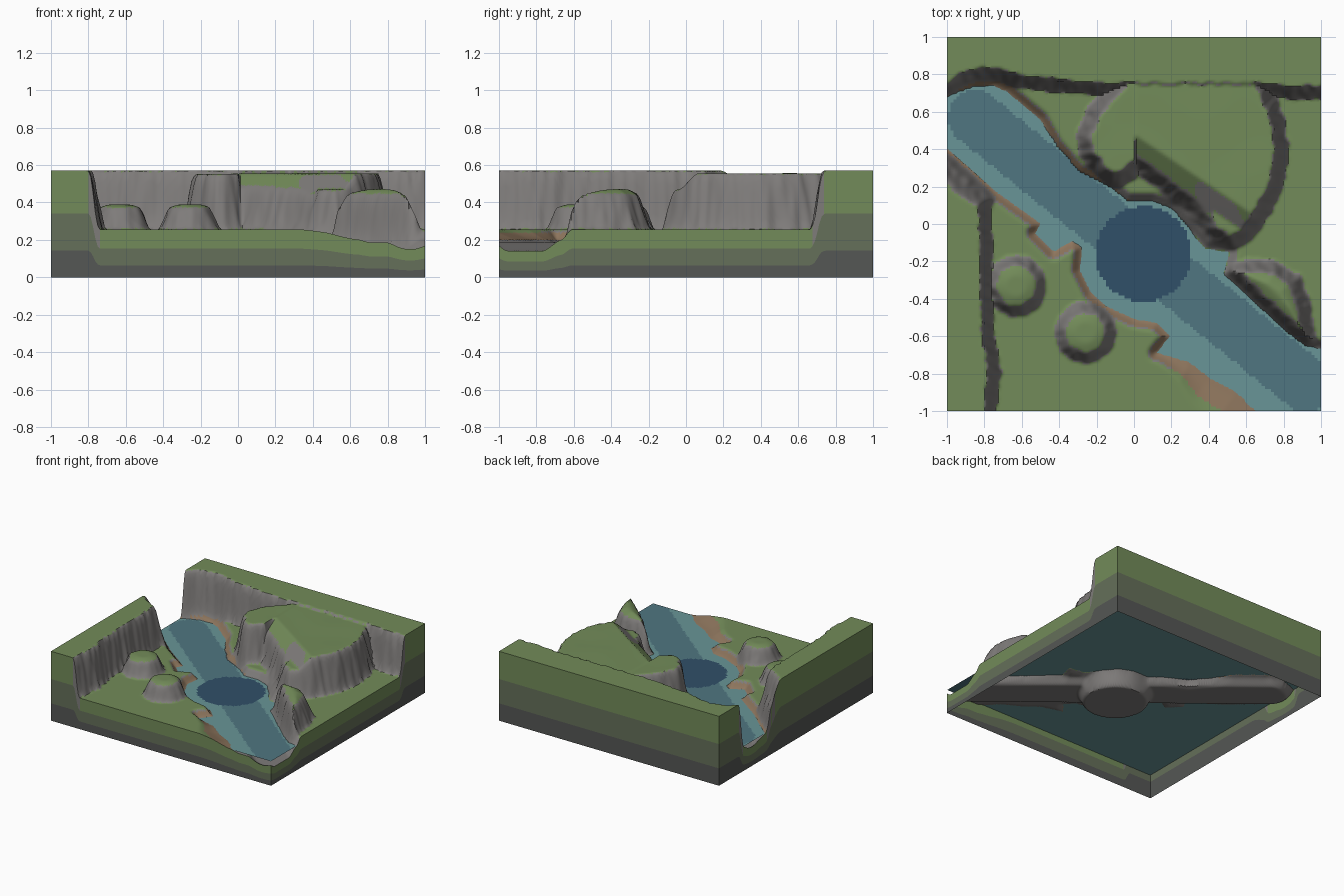
import bpy, bmesh, math
from mathutils import Vector, noise

if "Cube" in bpy.data.objects:
    bpy.data.objects.remove(bpy.data.objects["Cube"])

N = 160          # terrain grid divisions
FLOOR, WATER = 0.255, 0.2


def material(name, rgb):
    m = bpy.data.materials.new(name)
    m.diffuse_color = (*rgb, 1)
    m.use_nodes = True
    m.node_tree.nodes["Principled BSDF"].inputs["Base Color"].default_value = m.diffuse_color
    return m


GRASS = material("grass", (0.17, 0.26, 0.10))
ROCK = material("rock", (0.21, 0.20, 0.195))
SAND = material("sand", (0.27, 0.18, 0.11))
EARTH = material("earth", (0.13, 0.16, 0.10))
BASE = material("base_rock", (0.09, 0.095, 0.09))
SHALLOW = material("shallow_water", (0.14, 0.30, 0.31))
MIDDLE = material("river_water", (0.08, 0.18, 0.22))
DEEP = material("deep_water", (0.03, 0.08, 0.14))


def smooth(t):
    t = max(0.0, min(1.0, t))
    return t * t * (3 - 2 * t)


def seg_dist(x, y, a, b):
    dx, dy = b[0] - a[0], b[1] - a[1]
    t = ((x - a[0]) * dx + (y - a[1]) * dy) / (dx * dx + dy * dy)
    t = 0 if t < 0 else 1 if t > 1 else t
    return math.hypot(x - a[0] - t * dx, y - a[1] - t * dy)


def inside_dist(x, y, poly):
    """Signed distance to an outline, positive inside."""
    best, inside = 9.0, False
    a = poly[-1]
    for b in poly:
        best = min(best, seg_dist(x, y, a, b))
        if (a[1] > y) != (b[1] > y) and x < (b[0] - a[0]) * (y - a[1]) / (b[1] - a[1]) + a[0]:
            inside = not inside
        a = b
    return best if inside else -best


# Shoreline, upper bank then lower bank
RIVER = [(-1.3, .62), (-1, .68), (-.86, .73), (-.75, .74), (-.68, .71), (-.5, .56), (-.42, .42),
         (-.3, .28), (-.12, .19), (-.04, .12), (.1, .12), (.2, .08), (.38, -.13), (.51, -.15),
         (.48, -.27), (.58, -.36), (.8, -.57), (.92, -.66), (1.3, -.68), (1.3, -1.2), (.8, -1.2),
         (.65, -1), (.55, -.9), (.4, -.82), (.3, -.74), (.12, -.69), (.19, -.6), (.12, -.53),
         (0, -.51), (-.15, -.44), (-.23, -.37), (-.29, -.25), (-.28, -.12), (-.33, -.09),
         (-.43, -.15), (-.53, -.05), (-.5, .0), (-.75, .18), (-.85, .27), (-1, .4), (-1.3, .6)]

# Middle lines of the cliff bands
BACK_RIDGE = [(-1.4, .6), (-1, .7), (-.92, .77), (-.84, .8), (-.74, .8), (-.6, .76), (-.2, .72),
              (.7, .72), (.85, .7), (1.4, .71), (1.4, 1.4), (-1.4, 1.4)]
LEFT_RIDGE = [(-1.4, .55), (-1, .31), (-.8, .12), (-.79, -.1), (-.78, -.6), (-.745, -.78),
              (-.77, -1), (-.77, -1.4), (-1.4, -1.4)]
PLATEAU = [(-.08, .75), (-.2, .62), (-.27, .47), (-.25, .37), (-.12, .22), (-.04, .26), (.02, .31),
           (.3, .1), (.43, -.05), (.52, -.1), (.6, -.06), (.66, .02), (.76, .2), (.79, .4),
           (.76, .58), (.69, .75), (.66, .95), (-.05, .95)]
RIGHT_HILL = [(.52, -.25), (.6, -.22), (.75, -.23), (.86, -.3), (.91, -.43), (.94, -.62), (.9, -.61),
              (.75, -.48), (.6, -.34)]
MESAS = [(-.63, -.33, .135), (-.26, -.58, .135)]


def height(x, y):
    p = Vector((x, y, 0))
    wob = 0.012 * noise.noise(p * 22)

    def cliff(d, top, w, floor=FLOOR):
        t = max(0.0, min(1.0, .5 + (d + wob) / w))
        return floor + (top - floor) * smooth(t)

    roll = 0.003 * noise.noise(p * 4)
    z = FLOOR
    z = max(z, cliff(inside_dist(x, y, BACK_RIDGE), .57, .075))
    left_w = .075 if y < .05 else .075 + .1 * smooth((y - .05) / .15)
    z = max(z, cliff(inside_dist(x, y, LEFT_RIDGE), .57, left_w))
    # plateau top falls towards the lake
    rim = min(.555, .45 + .8 * max(0, ((x - .02) * .56 + (y - .31) * .83))) if x > 0 else .552
    if x > .42 and y < .1:
        rim = max(rim, .47)
    z = max(z, cliff(inside_dist(x, y, PLATEAU), rim, .09))
    d = inside_dist(x, y, RIGHT_HILL)
    z = max(z, cliff(d, .43 + .042 * smooth(d / .1), .085))
    for cx, cy, r in MESAS:
        d = r - math.hypot(x - cx, y - cy)
        z = max(z, cliff(d, .37 + .02 * smooth(d / .09), .07))
    z += roll if z > .3 and z < .56 else 0
    # river cut, with a wide beach at the front right
    shore = inside_dist(x, y, RIVER)
    if shore < 0:
        w = .055 + .15 * smooth((x - .1) / .3) * smooth((-.66 - y) / .1)
        return WATER + (z - WATER) * smooth(.08 + .92 * -shore / w)
    z = WATER - .012 * smooth(shore / .05) - .002
    z -= .045 * smooth((.19 - channel(x, y)) / .07)
    return z - (z - .07) * smooth((.285 - lake(x, y)) / .05)


def channel(x, y):
    return seg_dist(x, y, (-.85, .57), (.92, -.86))


def lake(x, y):
    return math.hypot(x - .05, y + .16)


def add_object(bm, name, mats, angle=None):
    me = bpy.data.meshes.new(name)
    bm.to_mesh(me)
    bm.free()
    ob = bpy.data.objects.new(name, me)
    bpy.context.collection.objects.link(ob)
    for m in mats:
        me.materials.append(m)
    if angle:
        bpy.ops.object.select_all(action='DESELECT')
        ob.select_set(True)
        bpy.context.view_layer.objects.active = ob
        bpy.ops.object.shade_smooth_by_angle(angle=math.radians(angle))
    return ob


# Terrain surface
bm = bmesh.new()
grid = [[bm.verts.new((i * 2 / N - 1, j * 2 / N - 1, height(i * 2 / N - 1, j * 2 / N - 1)))
         for j in range(N + 1)] for i in range(N + 1)]
for i in range(N):
    for j in range(N):
        f = bm.faces.new((grid[i][j], grid[i + 1][j], grid[i + 1][j + 1], grid[i][j + 1]))
        f.normal_update()
        c = f.calc_center_median()
        beach = c.z < .238 and c.x + c.y < .1 and f.normal.z > .5
        f.material_index = 1 if c.z < WATER - .001 else 2 if beach else 1 if f.normal.z < .78 else 0

# Cut sides running down to the ground, open underneath
ring = ([grid[i][0] for i in range(N)] + [grid[N][j] for j in range(N)]
        + [grid[i][N] for i in range(N, 0, -1)] + [grid[0][j] for j in range(N, 0, -1)])
upper = ring
for k, (frac, mat) in enumerate([(.6, 0), (.25, 3), (0, 4)]):
    lower = [bm.verts.new((v.co.x, v.co.y, v.co.z * frac)) for v in ring]
    for a in range(len(ring)):
        b = (a + 1) % len(ring)
        f = bm.faces.new((upper[a], lower[a], lower[b], upper[b]))
        f.material_index = 1 if mat == 0 and abs(ring[a].co.z - ring[b].co.z) > .02 else mat
    upper = lower
add_object(bm, "terrain", [GRASS, ROCK, SAND, EARTH, BASE], 50)

# Water sheet across the whole block, tinted by depth
bm = bmesh.new()
bmesh.ops.create_grid(bm, x_segments=120, y_segments=120, size=.999)
for v in bm.verts:
    v.co.z = WATER
for f in bm.faces:
    c = f.calc_center_median()
    f.material_index = 2 if lake(c.x, c.y) < .255 else 1 if channel(c.x, c.y) < .145 else 0
add_object(bm, "water", [SHALLOW, MIDDLE, DEEP])
